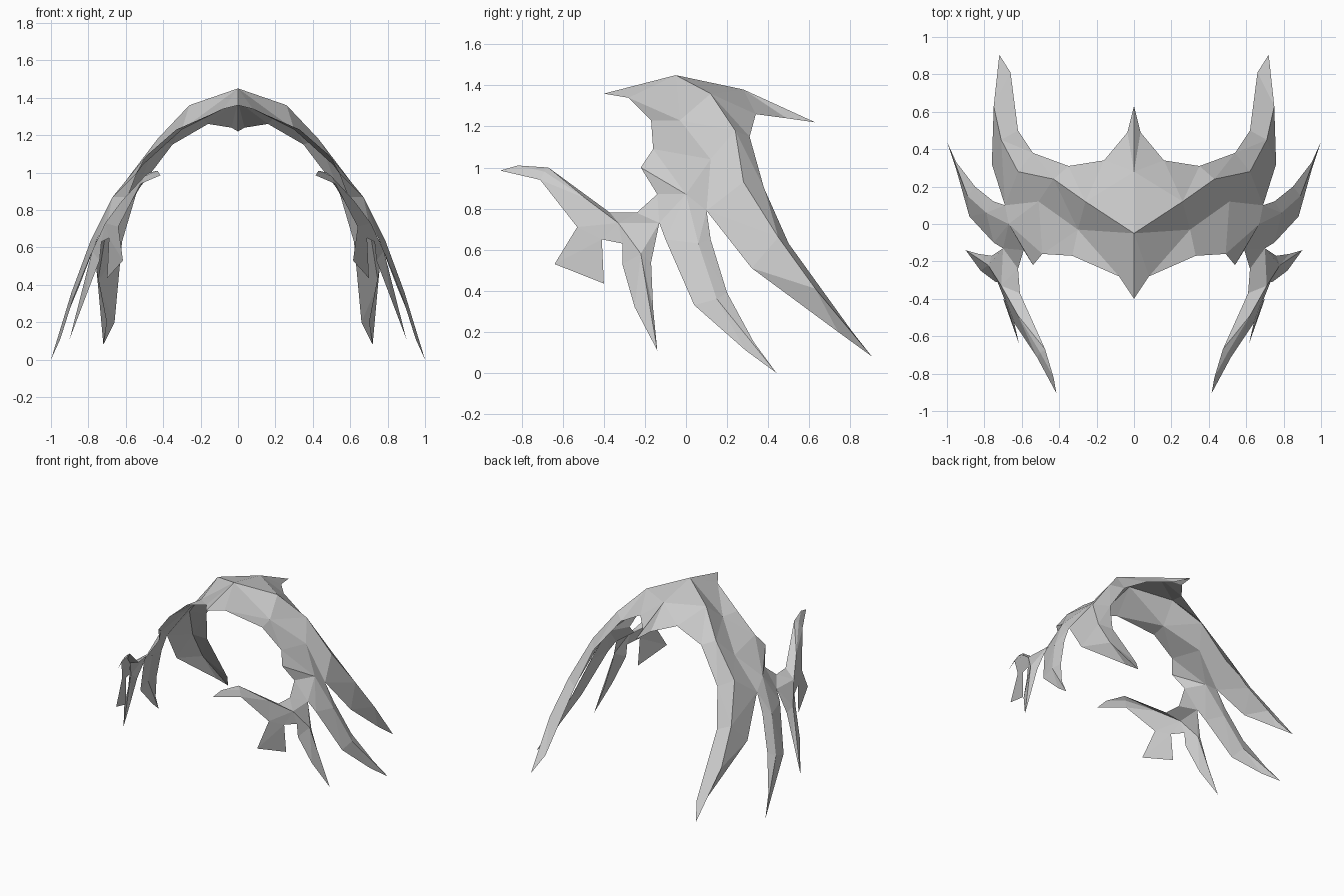
import bpy, bmesh
from mathutils import Vector as V

cube = bpy.data.objects.get("Cube")
if cube:
    bpy.data.objects.remove(cube)

bone = bpy.data.materials.new("pale_grey")
bone.use_nodes = True
bone.diffuse_color = (0.6, 0.6, 0.6, 1)
bone.node_tree.nodes["Principled BSDF"].inputs["Base Color"].default_value = bone.diffuse_color


def stitch(rail_a, rail_b):
    """Triangles between two rails, always taking the shorter cross edge."""
    i, j, faces = 0, 0, []
    while i < len(rail_a) - 1 or j < len(rail_b) - 1:
        step_a = (rail_a[i + 1] - rail_b[j]).length if i < len(rail_a) - 1 else float("inf")
        step_b = (rail_b[j + 1] - rail_a[i]).length if j < len(rail_b) - 1 else float("inf")
        if step_a < step_b:
            faces.append((rail_a[i], rail_b[j], rail_a[i + 1]))
            i += 1
        else:
            faces.append((rail_a[i], rail_b[j], rail_b[j + 1]))
            j += 1
    return faces


def shell(name, *lofts):
    """Thin faceted sheet: each loft is a row of rails, mirrored across x."""
    bm = bmesh.new()
    verts = {}
    core = V((0, 0.1, 0.3))
    for rails in lofts:
        for rail_a, rail_b in zip(rails, rails[1:]):
            for tri in stitch(rail_a, rail_b):
                keys = [tuple(p) for p in tri]
                if len(set(keys)) < len(keys):
                    continue
                corners = [verts.setdefault(k, None) or bm.verts.new(k) for k in keys]
                verts.update(zip(keys, corners))
                face = bm.faces.new(corners)
                face.normal_update()
                if face.normal.dot(face.calc_center_median() - core) < 0:
                    face.normal_flip()
    mesh = bpy.data.meshes.new(name)
    bm.to_mesh(mesh)
    bm.free()
    mesh.materials.append(bone)
    obj = bpy.data.objects.new(name, mesh)
    bpy.context.collection.objects.link(obj)
    mirror = obj.modifiers.new("mirror", "MIRROR")
    mirror.use_clip = True


# Joints shared by neighbouring parts
brow = V((0.08, -0.28, 1.34))
crease_top = V((0.3, -0.03, 1.23))
crease_low = V((0.51, 0.12, 1.04))
ridge_top = V((0.26, 0.12, 1.36))
ridge_low = V((0.62, 0.28, 0.93))
back_top = V((0.16, 0.34, 1.26))
back_low = V((0.54, 0.38, 0.9))
temple = V((0.59, -0.14, 0.87))
flank = V((0.67, 0, 0.87))
notch = V((0.69, 0.1, 0.79))
jaw_top = V((0.62, -0.24, 0.78))
jaw_back = V((0.7, -0.13, 0.73))
jaw_front = V((0.71, -0.33, 0.73))
jaw_low = V((0.73, -0.31, 0.63))
side_root = V((0.75, -0.1, 0.65))
horn_root = V((0.61, -0.37, 0.78))
fin_back = V((0.69, -0.41, 0.65))
fin_front = V((0.64, -0.53, 0.71))

# Crown with its front point and rear spike
front_point = V((0, -0.4, 1.36))
rear_spike = V((0, 0.63, 1.22))
spine = [front_point, V((0, -0.05, 1.45)), V((0, 0.28, 1.38)), rear_spike]
rim = [front_point, brow, crease_top, ridge_top, back_top,
       V((0.035, 0.49, 1.24)), rear_spike]
shell("crown", [spine, rim])

# Side panels sweeping down from the crown
front_edge = [brow, V((0.33, -0.17, 1.23)), V((0.49, -0.16, 1.09)),
              V((0.54, -0.22, 1)), temple]
ridge = [ridge_top, V((0.43, 0.24, 1.18)), ridge_low]
back_edge = [back_top, V((0.35, 0.31, 1.15)), back_low]
shell("side_panels",
      [front_edge, [brow, crease_top, crease_low, flank]],
      [[crease_top, crease_low, notch], ridge, back_edge],
      [[crease_low], [flank, notch]])

# Long rear tendrils
tip = V((0.72, 0.905, 0.08))
shell("rear_tendrils", [
    [notch, V((0.76, 0.32, 0.51)), V((0.7, 0.74, 0.2)), tip],
    [ridge_low, V((0.71, 0.45, 0.66)), V((0.75, 0.63, 0.41)), tip],
    [back_low, V((0.62, 0.5, 0.63)), V((0.66, 0.81, 0.2)), tip]])

# Side tendrils
tip = V((1, 0.44, 0))
shell("side_tendrils", [
    [flank, side_root, V((0.88, 0.04, 0.33)), V((0.95, 0.29, 0.11)), tip],
    [flank, V((0.79, 0.06, 0.63)), V((0.89, 0.15, 0.36)), tip],
    [notch, V((0.75, 0.12, 0.65)), V((0.85, 0.2, 0.39)), V((0.95, 0.33, 0.15)), tip]])

# Cheeks joining the panels to the horns
shell("cheeks",
      [[temple, flank], [jaw_top, jaw_back, side_root]],
      [[jaw_top, horn_root], [jaw_back, jaw_front]],
      [[jaw_front], [jaw_low, fin_back, fin_front]])

# Short front tendrils
tip = V((0.9, -0.14, 0.11))
shell("front_tendrils", [
    [jaw_front, jaw_low, V((0.74, -0.31, 0.53)), V((0.82, -0.25, 0.32)), tip],
    [jaw_front, V((0.78, -0.22, 0.58)), tip],
    [jaw_back, V((0.76, -0.17, 0.54)), V((0.83, -0.16, 0.31)), tip]])

# Forward horns
tip = V((0.415, -0.905, 0.985))
shell("front_horns", [
    [horn_root, V((0.475, -0.67, 1)), V((0.43, -0.82, 1.01)), tip],
    [jaw_front, V((0.62, -0.49, 0.85)), V((0.5, -0.69, 0.98)), tip],
    [jaw_front, fin_front, V((0.52, -0.71, 0.94)), tip]])

# Flared fins under the horns
shell("fins", [[fin_front, fin_back],
               [V((0.615, -0.64, 0.53)), V((0.7, -0.4, 0.435))]])
